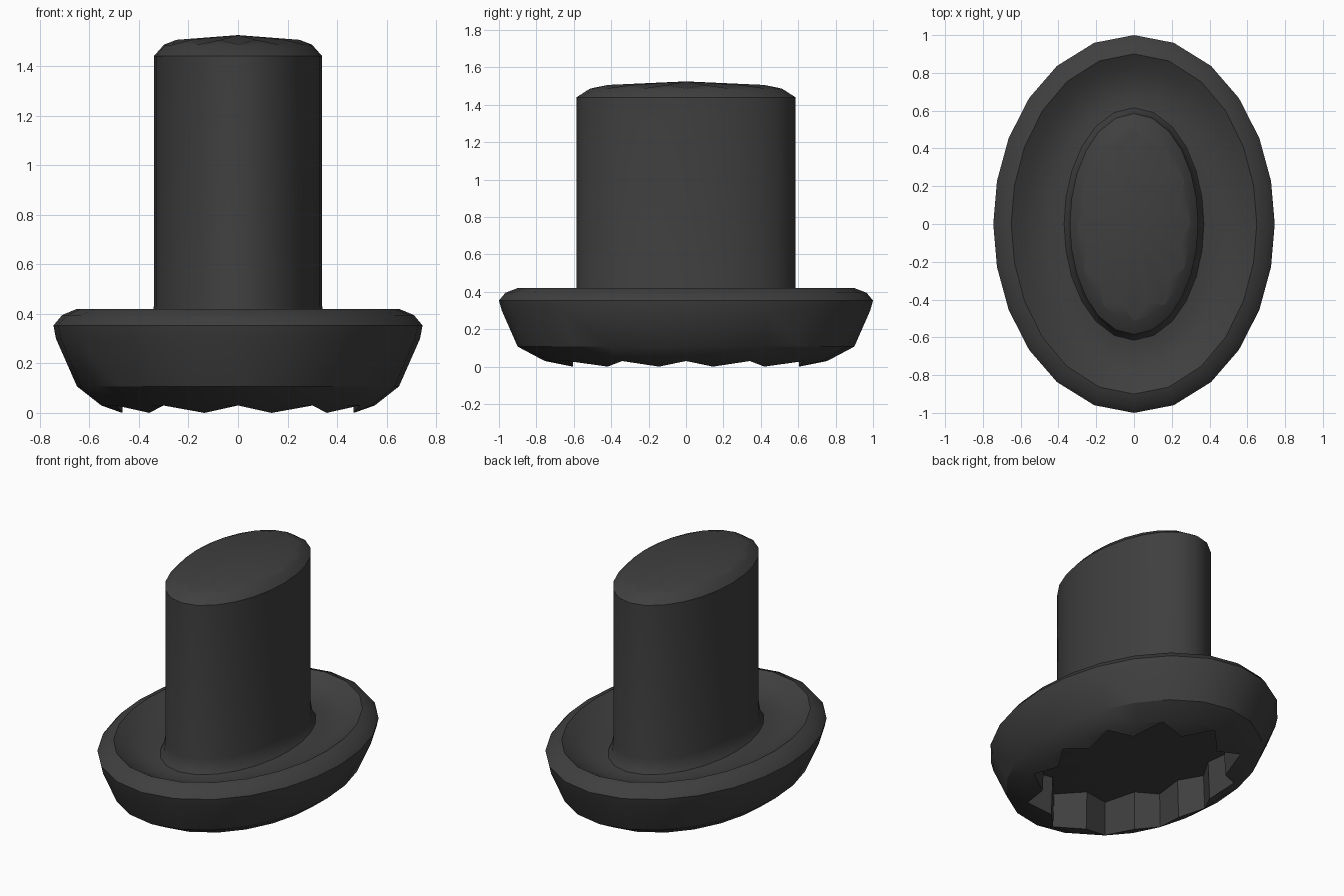
import bpy, bmesh, math

if "Cube" in bpy.data.objects:
    bpy.data.objects.remove(bpy.data.objects["Cube"])

# Angles measured from the long (y) axis; mirrored into 24 sides
QUARTER = [0, 16.4, 33.2, 48.2, 63, 76.8]
HALF = QUARTER + [90] + [180 - a for a in reversed(QUARTER[1:])]
ANGLES = [math.radians(a) for a in HALF + [180 + a for a in HALF]]

rubber = bpy.data.materials.new("dark_grey_rubber")
rubber.diffuse_color = (0.05, 0.05, 0.05, 1)
rubber.use_nodes = True
rubber.node_tree.nodes["Principled BSDF"].inputs["Base Color"].default_value = rubber.diffuse_color


def loft(name, rings, cap_start=None, cap_end=None):
    """Each ring is (rx, ry, z), or a pair of these for alternating vertices."""
    bm = bmesh.new()
    loops = []
    for ring in rings:
        even, odd = ring if isinstance(ring[0], tuple) else (ring, ring)
        loop = []
        for i, a in enumerate(ANGLES):
            rx, ry, z = odd if i % 2 else even
            loop.append(bm.verts.new((rx * math.sin(a), ry * math.cos(a), z)))
        loops.append(loop)
    n = len(ANGLES)
    for lo, hi in zip(loops, loops[1:]):
        for i in range(n):
            j = (i + 1) % n
            bm.faces.new((lo[i], lo[j], hi[j], hi[i]))
    # Caps are fans around a centre point
    for loop, z in ((loops[0], cap_start), (loops[-1], cap_end)):
        if z is not None:
            c = bm.verts.new((0, 0, z))
            for i in range(n):
                bm.faces.new((loop[i], loop[(i + 1) % n], c))
    bmesh.ops.recalc_face_normals(bm, faces=bm.faces)
    me = bpy.data.meshes.new(name)
    bm.to_mesh(me)
    bm.free()
    me.materials.append(rubber)
    ob = bpy.data.objects.new(name, me)
    bpy.context.collection.objects.link(ob)
    bpy.ops.object.select_all(action='DESELECT')
    ob.select_set(True)
    bpy.context.view_layer.objects.active = ob
    bpy.ops.object.shade_smooth_by_angle(angle=math.radians(30))
    return ob


# Oval base: toothed underside cavity, flared wall, rounded rim, shallow dish
loft("oval_base", [
    ((0.54, 0.74, 0.25), (0.47, 0.62, 0.25)),
    ((0.55, 0.75, 0.03), (0.48, 0.63, 0.0)),
    (0.552, 0.755, 0.03),
    (0.65, 0.90, 0.107),
    (0.735, 0.985, 0.30),
    (0.745, 1.00, 0.353),
    (0.71, 0.965, 0.395),
    (0.65, 0.90, 0.42),
    (0.58, 0.83, 0.375),
    (0.50, 0.75, 0.345),
    (0.43, 0.67, 0.335),
    (0.37, 0.615, 0.342),
    (0.32, 0.56, 0.345),
], cap_start=0.235, cap_end=0.345)

# Oval stem: flared foot, straight wall, domed top with zigzag edge
loft("oval_stem", [
    (0.37, 0.615, 0.342),
    (0.35, 0.595, 0.375),
    (0.34, 0.585, 0.43),
    (0.34, 0.585, 1.44),
    (0.30, 0.515, 1.485),
    ((0.297, 0.51, 1.487), (0.255, 0.435, 1.506)),
], cap_end=1.525)
